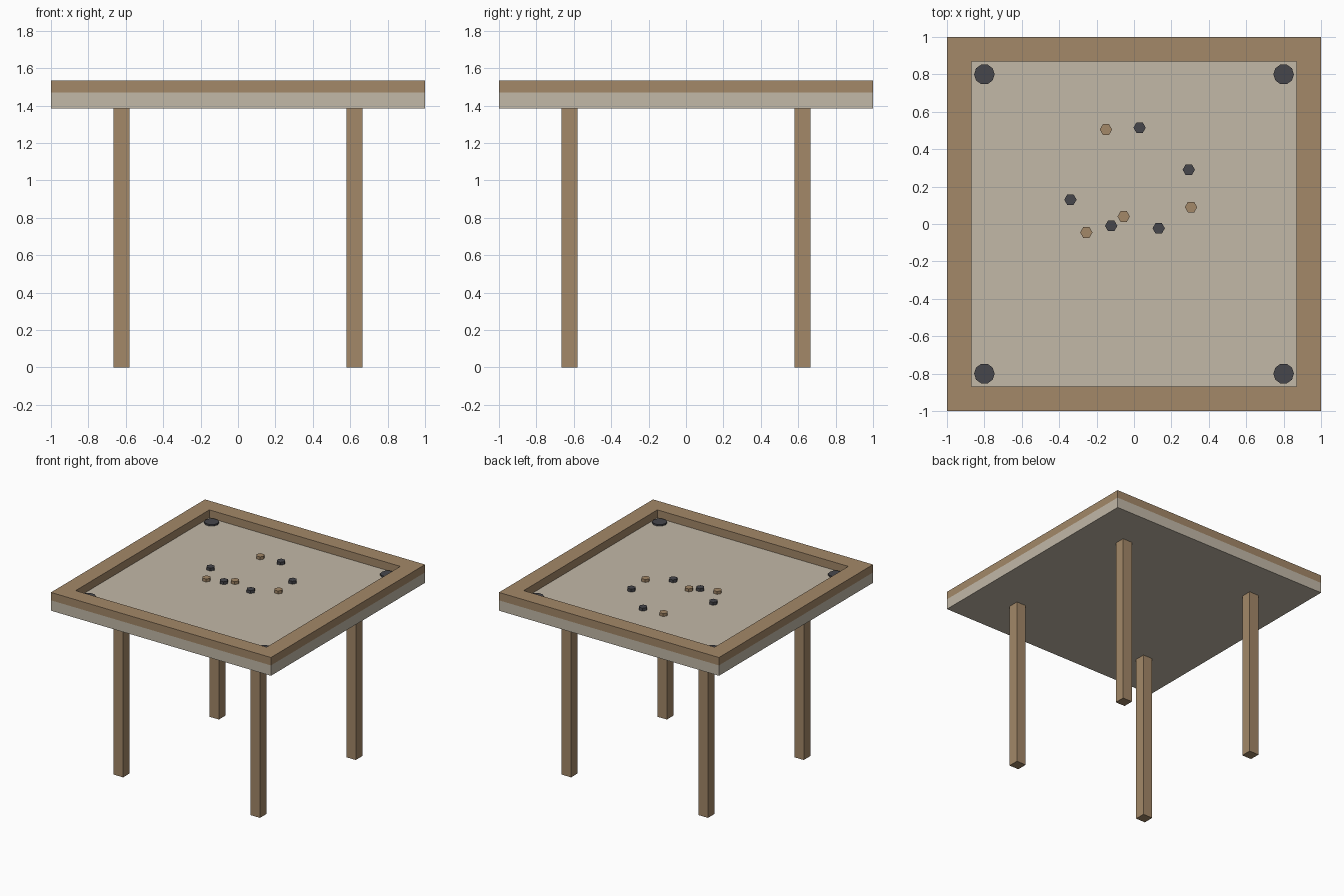
import bpy, bmesh
from math import cos, sin, tau

cube = bpy.data.objects.get("Cube")
if cube:
    bpy.data.objects.remove(cube, do_unlink=True)


def material(name, rgb):
    # sRGB bytes to linear values
    lin = [((c / 255 + 0.055) / 1.055) ** 2.4 for c in rgb]
    mat = bpy.data.materials.new(name)
    mat.use_nodes = True
    mat.diffuse_color = (*lin, 1)
    mat.node_tree.nodes["Principled BSDF"].inputs["Base Color"].default_value = (*lin, 1)
    return mat


wood = material("tan wood", (163, 136, 104))
cream = material("cream board", (194, 184, 167))
dark = material("dark grey", (70, 70, 75))


def finish(name, bm, mat):
    bmesh.ops.recalc_face_normals(bm, faces=bm.faces)
    mesh = bpy.data.meshes.new(name)
    bm.to_mesh(mesh)
    bm.free()
    mesh.materials.append(mat)
    obj = bpy.data.objects.new(name, mesh)
    bpy.context.collection.objects.link(obj)
    return obj


def prism(name, outline, z0, z1, mat):
    # Flat outline raised from z0 to z1
    bm = bmesh.new()
    face = bm.faces.new([bm.verts.new((x, y, z0)) for x, y in outline])
    top = bmesh.ops.extrude_face_region(bm, geom=[face], use_keep_orig=True)["geom"]
    for v in top:
        if isinstance(v, bmesh.types.BMVert):
            v.co.z = z1
    return finish(name, bm, mat)


def square(x, y, h):
    return [(x - h, y - h), (x + h, y - h), (x + h, y + h), (x - h, y + h)]


def polygon(x, y, r, n):
    return [(x + r * cos(tau * i / n), y + r * sin(tau * i / n)) for i in range(n)]


BOARD_BOTTOM, BOARD_TOP, RIM_TOP = 1.385, 1.47, 1.535

# Board
prism("board", square(0, 0, 1), BOARD_BOTTOM, BOARD_TOP, cream)

# Raised square rim
bm = bmesh.new()
rings = [[bm.verts.new((x, y, z)) for x, y in square(0, 0, h)]
         for h, z in ((1, BOARD_TOP), (1, RIM_TOP), (0.868, RIM_TOP), (0.868, BOARD_TOP))]
for a, b in zip(rings, rings[1:] + rings[:1]):
    for i in range(4):
        j = (i + 1) % 4
        bm.faces.new((a[i], a[j], b[j], b[i]))
finish("rim", bm, wood)

# Legs and corner pockets
for sy, depth in ((-1, "front"), (1, "back")):
    for sx, side in ((-1, "right"), (1, "left")):
        prism(f"{depth}_{side}_leg", square(sx * 0.622, sy * 0.622, 0.043),
              0, BOARD_BOTTOM, wood)
        prism(f"{depth}_{side}_pocket", polygon(sx * 0.8, sy * 0.8, 0.055, 10),
              BOARD_TOP, BOARD_TOP + 0.013, dark)

# Six-sided playing pieces
pieces = {
    "tan_piece": (wood, [(-0.15, 0.505), (0.305, 0.09), (-0.055, 0.04), (-0.255, -0.045)]),
    "dark_piece": (dark, [(0.03, 0.515), (0.293, 0.29), (-0.34, 0.13),
                          (-0.122, -0.01), (0.132, -0.023)]),
}
for name, (mat, spots) in pieces.items():
    for i, (x, y) in enumerate(spots, 1):
        prism(f"{name}_{i}", polygon(x, y, 0.033, 6), BOARD_TOP, BOARD_TOP + 0.024, mat)
